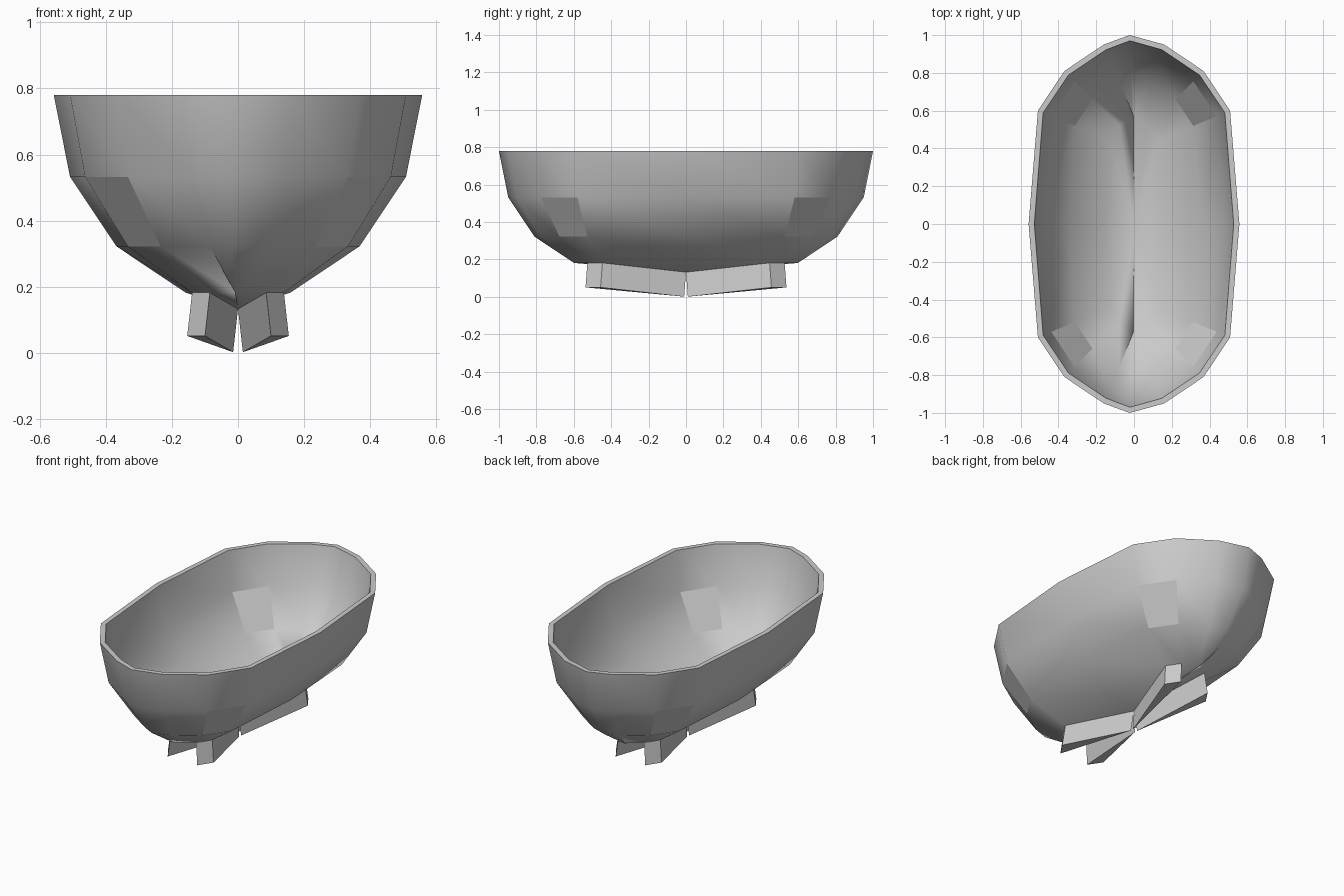
import bpy, bmesh, math
from mathutils import Vector

if "Cube" in bpy.data.objects:
    bpy.data.objects.remove(bpy.data.objects["Cube"])

SIDES, STEPS = 16, 4          # longitudes round the bowl, rings from rim to pole
RIM_Z, SHIFT_X, SHIFT_Y = 0.78, 0.09, 0.352
R_OUT, R_IN = 0.648, 0.618
FLAT = (1, 6, 9, 14)          # the four diagonal wedges: flat panels and feet


def point(radius, ring, i):
    """Half-sphere point, with its quadrants pulled in on x and out on y."""
    lat, lon = math.pi / 2 * ring / STEPS, 2 * math.pi * i / SIDES
    c = radius * math.cos(lat)
    x, y = c * math.cos(lon), c * math.sin(lon)
    if i % 8 == 4:
        x = -0.035 * c        # slightly off-centre end vertices
    else:
        x = math.copysign(max(abs(x) - SHIFT_X, 0.003), x)
    if i % 8:
        y += math.copysign(SHIFT_Y, y)
    else:
        y = 0
    return Vector((x, y, RIM_Z - radius * math.sin(lat)))


def finish(name, bm):
    me = bpy.data.meshes.new(name)
    bm.to_mesh(me)
    bm.free()
    ob = bpy.data.objects.new(name, me)
    bpy.context.collection.objects.link(ob)
    return ob


def shell(bm, radius, inner):
    rings = [[bm.verts.new(point(radius, r, i % SIDES)) for i in range(SIDES)]
             for r in range(STEPS)]
    pole = bm.verts.new((0, 0, RIM_Z - radius))
    for i in range(SIDES):
        j = (i + 1) % SIDES
        for r in range(STEPS - 1):
            a, b = rings[r], rings[r + 1]
            loop = [a[i], b[i], b[j], a[j]]
            f = bm.faces.new(loop if not inner else loop[::-1])
            f.smooth = not (r == 1 and i in FLAT)
        if inner or i not in FLAT:      # feet grow out of the open wedges
            loop = [rings[-1][i], pole, rings[-1][j]]
            bm.faces.new(loop if not inner else loop[::-1]).smooth = True
    return rings[0]


# Bowl: outer and inner shells joined by a flat rim
bm = bmesh.new()
outer, inner = shell(bm, R_OUT, False), shell(bm, R_IN, True)
for i in range(SIDES):
    j = (i + 1) % SIDES
    bm.faces.new((outer[i], outer[j], inner[j], inner[i])).smooth = False
finish("bowl", bm)

# Feet: bottom wedges extruded along their normals
for n, i in enumerate(FLAT):
    top = [point(R_OUT, STEPS - 1, i), Vector((0, 0, RIM_Z - R_OUT)),
           point(R_OUT, STEPS - 1, i + 1)]
    normal = (top[1] - top[0]).cross(top[2] - top[0]).normalized()
    if normal.z > 0:
        normal.negate()
        top.reverse()
    bm = bmesh.new()
    a = [bm.verts.new(p) for p in top]
    b = [bm.verts.new(p + normal * 0.132) for p in top]
    bm.faces.new(b)
    for k in range(3):
        m = (k + 1) % 3
        bm.faces.new((a[k], a[m], b[m], b[k]))
    finish(f"foot_{n + 1}", bm)
